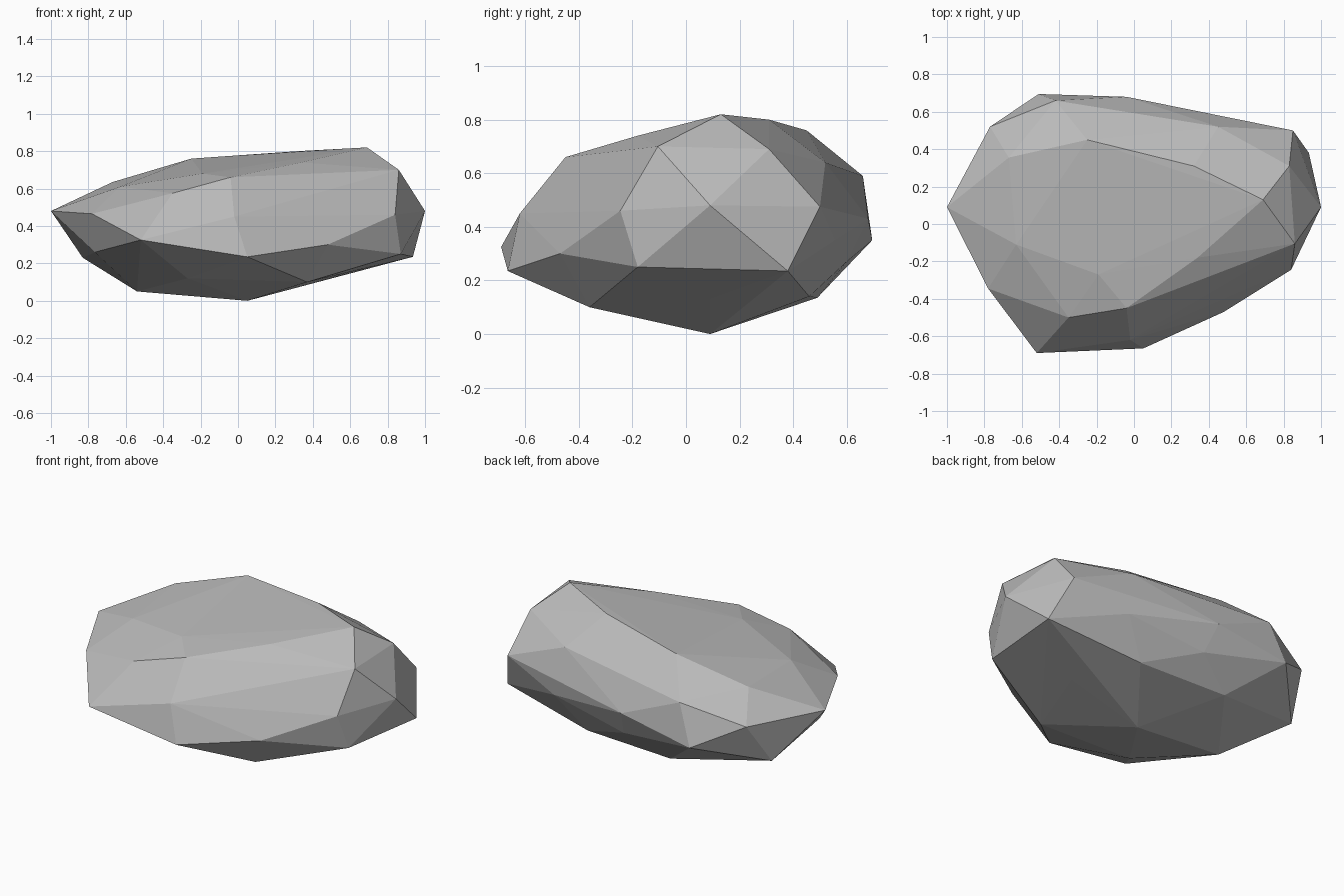
import bpy, bmesh

if "Cube" in bpy.data.objects:
    bpy.data.objects.remove(bpy.data.objects["Cube"])

# Corner points of the boulder, grouped in rings from the ground up
base = [(.05, .09, 0), (-.54, .08, .05), (.37, -.36, .10), (-.27, -.36, .12),
        (.525, .09, .13), (.34, .46, .14), (-.24, .49, .135)]
lower_ring = [(-.83, .36, .23), (-.765, -.19, .26), (-.52, -.69, .325),
              (.05, -.665, .235), (.48, -.47, .30), (.87, -.18, .25),
              (.935, .38, .235), (.50, .555, .35), (0, .60, .27), (-.51, .695, .35)]
middle_ring = [(-1, .09, .48), (-.78, -.345, .465), (-.02, -.62, .45),
               (.44, -.36, .50), (.84, -.245, .46), (1, .09, .48),
               (.85, .50, .475), (-.04, .68, .43), (-.77, .52, .48)]
upper_ring = [(-.63, -.11, .61), (-.35, -.50, .575), (-.04, -.45, .66),
              (.34, -.18, .74), (.86, -.105, .70), (.83, .31, .69),
              (.45, .52, .64), (-.42, .66, .59), (-.67, .355, .635)]
crown = [(-.25, .45, .76), (.32, .31, .80), (.69, .13, .82), (-.19, -.27, .68)]

# Wrap the rings in a faceted shell
bm = bmesh.new()
for p in base + lower_ring + middle_ring + upper_ring + crown:
    bm.verts.new(p)
hull = bmesh.ops.convex_hull(bm, input=bm.verts[:])
inside = {v for v in hull["geom_interior"] + hull["geom_unused"]
          if isinstance(v, bmesh.types.BMVert)}
bmesh.ops.delete(bm, geom=list(inside), context='VERTS')
bmesh.ops.recalc_face_normals(bm, faces=bm.faces[:])
mesh = bpy.data.meshes.new("boulder")
bm.to_mesh(mesh)
bm.free()

# Plain grey stone
stone = bpy.data.materials.new("stone_grey")
stone.diffuse_color = (.5, .5, .5, 1)
stone.use_nodes = True
stone.node_tree.nodes["Principled BSDF"].inputs["Base Color"].default_value = stone.diffuse_color
mesh.materials.append(stone)
boulder = bpy.data.objects.new("boulder", mesh)
bpy.context.collection.objects.link(boulder)
